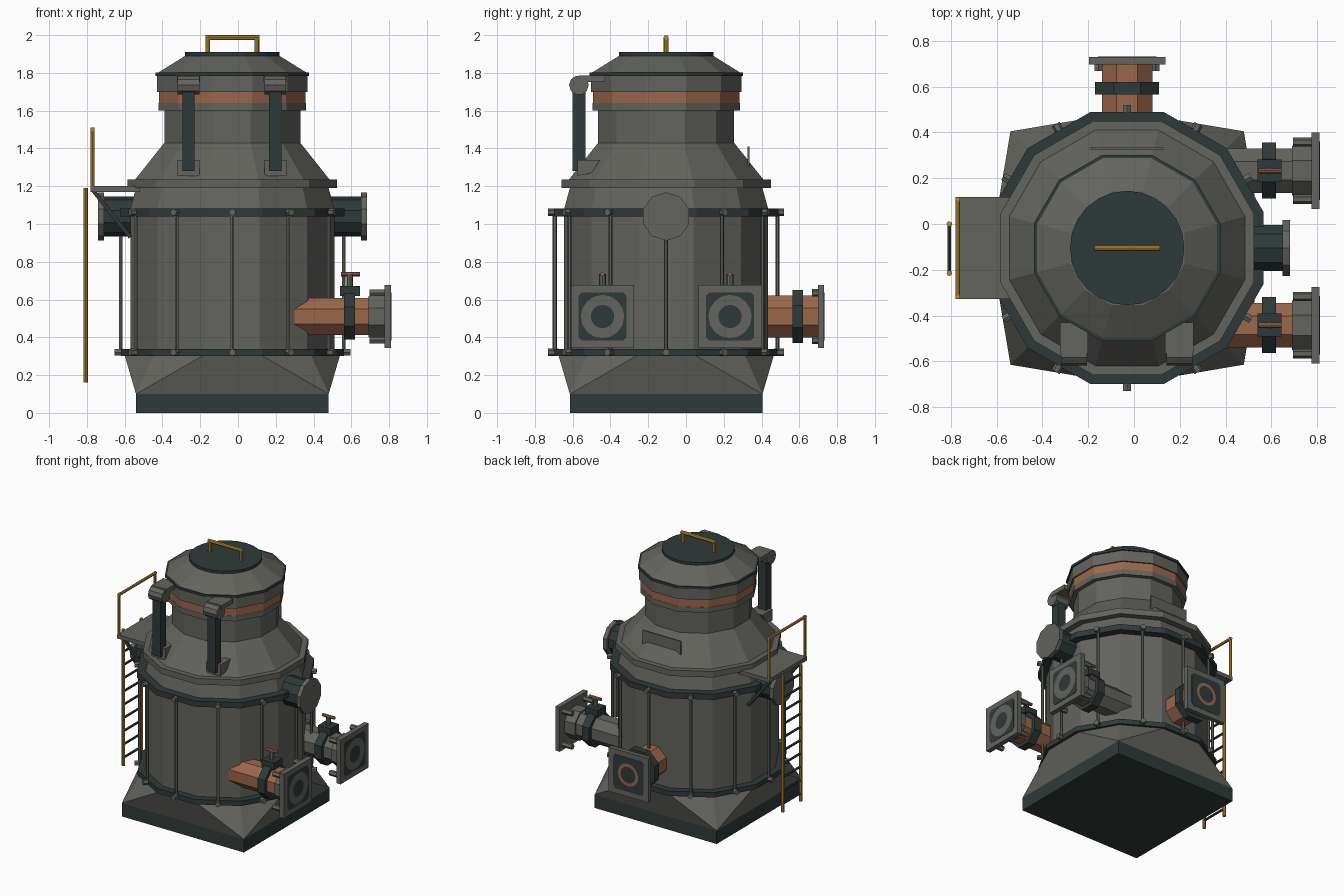
import bpy, bmesh, math
from mathutils import Vector, Matrix

if "Cube" in bpy.data.objects:
    bpy.data.objects.remove(bpy.data.objects["Cube"])

CX, CY = -0.03, -0.105          # axis of the vessel


def material(name, rgb):
    m = bpy.data.materials.new(name)
    m.diffuse_color = (*rgb, 1)
    m.use_nodes = True
    m.node_tree.nodes["Principled BSDF"].inputs["Base Color"].default_value = m.diffuse_color
    return m


GREY = material("warm grey steel", (0.125, 0.125, 0.112))
DARK = material("dark green steel", (0.028, 0.042, 0.041))
COPPER = material("copper", (0.33, 0.135, 0.07))
GOLD = material("yellow paint", (0.50, 0.27, 0.03))


def finish(bm, name, mat):
    bmesh.ops.recalc_face_normals(bm, faces=bm.faces)
    me = bpy.data.meshes.new(name)
    bm.to_mesh(me)
    bm.free()
    me.materials.append(mat)
    ob = bpy.data.objects.new(name, me)
    bpy.context.collection.objects.link(ob)
    return ob


def box(name, x, y, z, mat):
    bm = bmesh.new()
    bmesh.ops.create_cube(bm, size=1)
    for v in bm.verts:
        v.co = [(a + b) / 2 + c * (b - a) for (a, b), c in zip((x, y, z), v.co)]
    return finish(bm, name, mat)


def prism(name, p0, p1, r, mat, n=8, r2=None, turn=0.0):
    p0, p1 = Vector(p0), Vector(p1)
    d = p1 - p0
    rot = Vector((0, 0, 1)).rotation_difference(d.normalized()).to_matrix().to_4x4()
    bm = bmesh.new()
    bmesh.ops.create_cone(bm, cap_ends=True, segments=n, radius1=r,
                          radius2=r if r2 is None else r2, depth=d.length,
                          matrix=Matrix.Translation((p0 + p1) / 2) @ rot
                          @ Matrix.Rotation(math.radians(turn), 4, 'Z'))
    return finish(bm, name, mat)


def hull(name, pts, mat):
    bm = bmesh.new()
    for p in pts:
        bm.verts.new(p)
    res = bmesh.ops.convex_hull(bm, input=bm.verts)
    bmesh.ops.dissolve_limit(bm, angle_limit=0.01, verts=bm.verts, edges=bm.edges)
    return finish(bm, name, mat)


def ring12(a, z):
    r = a / math.cos(math.radians(15))
    return [Vector((CX + r * math.cos(t), CY + r * math.sin(t), z))
            for t in (math.radians(15 + 30 * i) for i in range(12))]


def lathe12(name, profile, mat):
    """Twelve-sided stack through (height, flat-to-axis distance) pairs."""
    bm = bmesh.new()
    rows = [[bm.verts.new(p) for p in ring12(a, z)] for z, a in profile]
    for lo, hi in zip(rows, rows[1:]):
        for i in range(12):
            j = (i + 1) % 12
            bm.faces.new((lo[i], lo[j], hi[j], hi[i]))
    bm.faces.new(rows[0])
    bm.faces.new(rows[-1])
    return finish(bm, name, mat)


# Base and square-to-round skirt
H = 0.51
box("base_plinth", (CX - H, CX + H), (CY - H, CY + H), (0, 0.10), DARK)
hull("base_skirt", [(CX + sx * H, CY + sy * H, 0.10) for sx in (-1, 1) for sy in (-1, 1)]
     + ring12(0.57, 0.305), GREY)

# Vessel body
lathe12("vessel_body", [(0.30, 0.54), (1.08, 0.54), (1.19, 0.51), (1.19, 0.555), (1.235, 0.555),
                        (1.235, 0.515), (1.43, 0.36), (1.60, 0.36), (1.60, 0.39), (1.64, 0.39)], GREY)
lathe12("lower_ring", [(0.30, 0.59), (0.337, 0.59)], DARK)
lathe12("upper_ring", [(1.04, 0.595), (1.083, 0.595)], DARK)
lathe12("copper_band", [(1.64, 0.388), (1.70, 0.388)], COPPER)
lathe12("cap", [(1.70, 0.398), (1.785, 0.398), (1.80, 0.395), (1.89, 0.25)], GREY)
lathe12("cap_rim", [(1.783, 0.407), (1.801, 0.407)], DARK)
prism("lid", (CX, CY, 1.885), (CX, CY, 1.91), 0.25, DARK, 24)

# Lid handle
for x in (-0.16, 0.10):
    prism("lid_handle_post", (x, CY, 1.90), (x, CY, 1.99), 0.013, GOLD)
prism("lid_handle_bar", (-0.173, CY, 1.987), (0.113, CY, 1.987), 0.0135, GOLD)

# Tie rods with bolts around the vessel
for i in range(12):
    t = math.radians(30 * i)
    d = Vector((math.cos(t), math.sin(t), 0))
    c = Vector((CX, CY, 0))
    prism("tie_rod", c + d * 0.59 + Vector((0, 0, 0.32)),
          c + d * 0.59 + Vector((0, 0, 1.06)), 0.011, GREY, 6)
    for z in (0.32, 1.062):
        up = Vector((0, 0, z))
        prism("tie_rod_bolt", c + d * 0.57 + up, c + d * 0.625 + up, 0.02, GREY, 6)

# Hinge arms at the front
for x in (-0.262, 0.198):
    box("hinge_arm", (x - 0.033, x + 0.033), (-0.60, -0.533), (1.28, 1.72), DARK)
    prism("hinge_barrel", (x - 0.057, -0.567, 1.735), (x + 0.057, -0.567, 1.735), 0.052, GREY, 10)
    box("hinge_plate", (x - 0.062, x + 0.062), (-0.567, -0.43), (1.753, 1.787), GREY)
    hull("hinge_foot", [(x + s * 0.058, y, z) for s in (-1, 1) for y, z in
                        ((-0.575, 1.34), (-0.455, 1.34), (-0.50, 1.27), (-0.575, 1.255))], GREY)

# Nameplate-like panel on the back of the shoulder
box("rear_panel", (-0.19, 0.13), (0.325, 0.335), (1.305, 1.41), GREY)

# Round side ports
for s in (-1, 1):
    def px(a):
        return (CX + s * a, CY, 1.04)
    prism("side_port_neck", px(0.45), px(0.68), 0.106, DARK, 10, turn=90)
    prism("side_port_cover", px(0.68), px(0.712), 0.128, GREY, 10, turn=90)


def annulus(name, origin, d, r0, r1, mat, n=16):
    """Thin flat ring facing along d."""
    rot = Vector((0, 0, 1)).rotation_difference(d).to_matrix()
    bm = bmesh.new()
    loops = [[bm.verts.new(origin + rot @ Vector((r * math.cos(2 * math.pi * i / n),
             r * math.sin(2 * math.pi * i / n), 0))) for i in range(n)] for r in (r0, r1)]
    for i in range(n):
        j = (i + 1) % n
        bm.faces.new((loops[0][i], loops[1][i], loops[1][j], loops[0][j]))
    return finish(bm, name, mat)


def pipe(label, o, d, start, collar, tip, end, r, pipe_mat, ring_mat, reducer):
    """Flanged pipe running along d; distances are measured from o."""
    o, d, up = Vector(o), Vector(d), Vector((0, 0, 1))
    side = d.cross(up)
    prism(label + "_pipe", o + d * start, o + d * (tip if not reducer else 0.70), r, pipe_mat, 8, turn=22.5)
    prism(label + "_collar", o + d * collar[0], o + d * collar[1], r * 1.26, DARK, 8, turn=22.5)
    if reducer:
        prism(label + "_reducer", o + d * 0.69, o + d * tip, r * 1.12, GREY, 8, turn=22.5)

    def plate(name, a, b, h, mat, cut=0.0):
        k = h - cut
        hull(label + name, [o + d * q + side * u + up * v for q in (a, b) for u, v in
             [(s * m, t * n) for s in (-1, 1) for t in (-1, 1) for m, n in ((h, k), (k, h))]], mat)
    plate("_flange", tip, end - 0.004, 0.167, GREY)
    plate("_gasket", end - 0.004, end - 0.002, 0.128, DARK, 0.02)
    annulus(label + "_seal", o + d * end, d, 0.062, 0.115 if ring_mat is GREY else 0.085, ring_mat)
    for s in (-1, 1):
        for t in (-1, 1):
            q = o + side * s * 0.125 + up * t * 0.125
            prism(label + "_flange_bolt", q + d * (tip - (0.08 if reducer else 0.03)), q + d * tip, 0.02, GREY, 6)


# Two side pipes with valves, one rear pipe
for label, y, mat in (("front_side", -0.442, COPPER), ("rear_side", 0.233, GREY)):
    pipe(label, (0, y, 0.51), (1, 0, 0), 0.30, (0.56, 0.62), 0.775, 0.815, 0.105, mat, GREY, True)
    box(label + "_valve_block", (0.54, 0.645), (y - 0.05, y + 0.05), (0.62, 0.672), DARK)
    prism(label + "_valve_stem", (0.592, y, 0.66), (0.592, y, 0.735), 0.018, GREY)
    prism(label + "_valve_handle", (0.545, y, 0.735), (0.645, y, 0.735), 0.012, COPPER, 8)
pipe("rear", (CX, 0, 0.51), (0, 1, 0), 0.30, (0.565, 0.62), 0.698, 0.735, 0.12, COPPER, COPPER, False)

# Service platform with braces and railing
box("platform", (-0.78, -0.52), (-0.328, 0.118), (1.17, 1.20), GREY)
for y in (-0.28, 0.07):
    prism("platform_brace", (-0.765, y, 1.175), (-0.57, y, 0.93), 0.015, DARK, 4, turn=45)
for y in (-0.318, 0.108):
    prism("rail_post", (-0.77, y, 1.19), (-0.77, y, 1.51), 0.0105, GOLD)
prism("rail_bar", (-0.77, -0.328, 1.50), (-0.77, 0.118, 1.50), 0.0105, GOLD)

# Ladder
for y in (-0.215, 0.0):
    prism("ladder_rail", (-0.807, y, 0.16), (-0.807, y, 1.19), 0.012, GOLD)
for i in range(10):
    z = 0.22 + 0.1 * i
    prism("ladder_rung", (-0.807, -0.215, z), (-0.807, 0.0, z), 0.009, DARK, 6)
